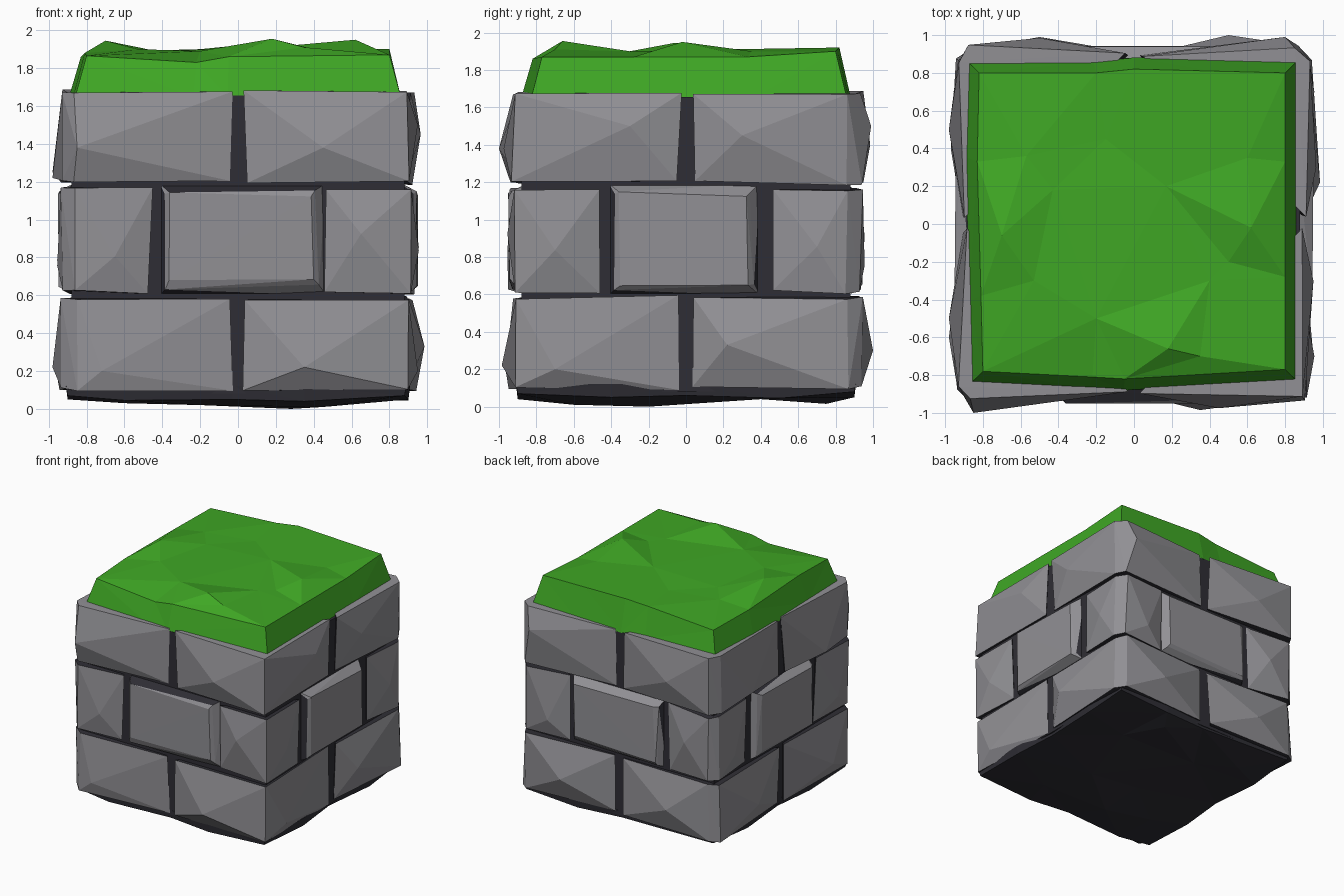
import bpy, bmesh, random
from mathutils import Vector
from mathutils.geometry import delaunay_2d_cdt

if "Cube" in bpy.data.objects:
    bpy.data.objects.remove(bpy.data.objects["Cube"])

random.seed(7)


def material(name, rgb):
    m = bpy.data.materials.new(name)
    m.diffuse_color = (*rgb, 1)
    m.use_nodes = True
    m.node_tree.nodes["Principled BSDF"].inputs["Base Color"].default_value = m.diffuse_color
    return m


STONE = material("grey stone", (0.285, 0.28, 0.30))
MORTAR = material("dark mortar", (0.028, 0.027, 0.035))
GRASS = material("green grass", (0.05, 0.39, 0.018))


def finish(name, bm, mats):
    bmesh.ops.recalc_face_normals(bm, faces=bm.faces)
    me = bpy.data.meshes.new(name)
    bm.to_mesh(me)
    bm.free()
    for m in mats:
        me.materials.append(m)
    ob = bpy.data.objects.new(name, me)
    bpy.context.collection.objects.link(ob)
    return ob


def jit(a):
    return random.uniform(-a, a)


def hull_brick(name, pts, outs, grey_top=False):
    """Convex faceted brick; faces that look into the joints are mortar coloured."""
    bm = bmesh.new()
    for p in pts:
        bm.verts.new(p)
    bmesh.ops.convex_hull(bm, input=bm.verts)
    bmesh.ops.delete(bm, geom=[v for v in bm.verts if not v.link_faces], context='VERTS')
    bmesh.ops.recalc_face_normals(bm, faces=bm.faces)
    for f in bm.faces:
        f.normal_update()
        facing = max(f.normal.dot(Vector(o)) for o in outs)
        dark = facing < 0.45 and not (grey_top and f.normal.z > 0.4)
        f.material_index = 1 if dark else 0
    finish(name, bm, [STONE, MORTAR])


def corner_brick(name, sx, sy, z0, z1, end, bulges, grey_top):
    sharp = (sx, sy) == (1, -1)
    pts = []
    for z, inset in ((z0, 0.015), (z1, 0.015)):
        e = 0.92 - inset
        # outer corner: sharp at the front right, chamfered elsewhere
        ring = [(0.91, 0.93)] if sharp else [(0.94, 0.87), (0.87, 0.945)]
        ring += [(end + inset, e), (e, end + inset)]
        for x, y in ring:
            pts.append((sx * (x - inset * .5 + jit(.015)), sy * (y - inset * .5 + jit(.015)),
                        z + jit(.012)))
    pts += bulges
    hull_brick(name, pts, [(sx, 0, 0), (0, sy, 0)], grey_top)


def middle_brick(name, axis, s, a, b, z0, z1):
    pts = []
    # back ring lies in the mortar, then the rim, then the front face
    for depth, inset in ((0.855, -0.035), (0.925, 0.01), (0.945, 0.03)):
        for u in (a + inset, b - inset):
            for z in (z0 + inset, z1 - inset):
                k = 0.02 if inset > 0 else 0
                d, uu, zz = s * (depth + jit(.006)), u + jit(k), z + jit(k)
                pts.append((uu, d, zz) if axis == 'y' else (d, uu, zz))
    hull_brick(name, pts, [(0, s, 0) if axis == 'y' else (s, 0, 0)])


def faceted_cap(name, outline, inner, k, zbase, mat):
    """Triangulated uneven surface with a skirt running to a flat base."""
    pts = outline + inner
    n = len(outline)
    edges = [(i, (i + 1) % n) for i in range(n)]
    v2, _, faces, orig, _, _ = delaunay_2d_cdt(
        [Vector(p[:2]) for p in pts], edges, [], 1, 1e-5)
    bm = bmesh.new()
    vs = [bm.verts.new((v.x, v.y, pts[o[0]][2])) for v, o in zip(v2, orig)]
    index = {o[0]: v for v, o in zip(vs, orig)}
    for f in faces:
        bm.faces.new([vs[i] for i in f])
    base = [bm.verts.new((p[0] * k, p[1] * k, zbase)) for p in outline]
    for i, j in edges:
        bm.faces.new((index[i], index[j], base[j], base[i]))
    bm.faces.new(base)
    bmesh.ops.triangulate(bm, faces=[f for f in bm.faces if len(f.verts) == 4])
    finish(name, bm, [mat])


# Mortar core
bm = bmesh.new()
bmesh.ops.create_cube(bm, size=1)
for v in bm.verts:
    v.co = (v.co.x * 1.76, v.co.y * 1.76, 0.08 if v.co.z < 0 else 1.655)
finish("mortar_core", bm, [MORTAR])

# Bottom and top courses: four corner bricks each, with hand placed bulges
lower = {(1, -1): [(.35, -.985, .22), (.95, -.7, .2)],
         (-1, -1): [(-.72, -.965, .2), (-.98, -.6, .22)],
         (1, 1): [(.985, .22, .33), (.5, 1.0, .3)],
         (-1, 1): [(-.97, .4, .25), (-.5, .99, .3)]}
upper = {(1, -1): [(.45, -.975, 1.38), (.95, -.3, 1.5)],
         (-1, -1): [(-.85, -1.0, 1.38), (-.98, -.5, 1.22)],
         (1, 1): [(.965, .3, 1.45), (.8, .99, 1.5)],
         (-1, 1): [(-.98, .5, 1.25), (-.5, .985, 1.4)]}
for (sx, sy), b in lower.items():
    corner_brick("lower_brick", sx, sy, 0.1, 0.585, 0.03, b, False)
for (sx, sy), b in upper.items():
    corner_brick("upper_brick", sx, sy, 1.195, 1.68, 0.03, b, True)

# Middle course: four corner bricks and one brick centred on each side
for sx in (-1, 1):
    for sy in (-1, 1):
        bulge = [(sx * .955, sy * .7, .85 + jit(.1)), (sx * .65, sy * .955, .85 + jit(.1))]
        corner_brick("middle_corner_brick", sx, sy, 0.615, 1.16, 0.455, bulge, False)
for s in (-1, 1):
    middle_brick("middle_brick_y", 'y', s, -0.38, 0.43, 0.635, 1.155)
    middle_brick("middle_brick_x", 'x', s, -0.38, 0.36, 0.63, 1.16)

# Dark uneven underside, drawn in at the joints
faceted_cap("underside",
            [(-.9, -.88, .07), (-.6, -.9, .045), (-.03, -.87, .05), (.35, -.9, .04),
             (.88, -.9, .07), (.9, -.4, .05), (.865, 0, .06), (.9, .5, .045), (.89, .9, .08),
             (.4, .9, .05), (.0, .87, .06), (-.88, .89, .08), (-.9, .45, .05),
             (-.87, 0, .06), (-.9, -.4, .05)],
            [(-.6, -.5, .03), (-.2, -.2, .05), (.28, -.2, 0), (.45, .4, .04),
             (-.3, .4, .05), (.3, .75, .015), (.45, -.6, .01), (-.2, -.6, .02),
             (-.6, .6, .035)],
            1.01, 0.12, MORTAR)

# Grass cap
faceted_cap("grass_top",
            [(-.8, -.78, 1.865), (-.22, -.81, 1.83), (-.05, -.82, 1.86), (.8, -.77, 1.87),
             (.8, -.28, 1.87), (.8, .33, 1.87), (.8, .8, 1.9), (.4, .81, 1.91),
             (.0, .82, 1.92), (-.2, .8, 1.9), (-.82, .8, 1.86), (-.83, .33, 1.86),
             (-.81, -.38, 1.88)],
            [(-.57, .36, 1.89), (-.43, .18, 1.89), (-.7, -.06, 1.945), (-.53, -.3, 1.9),
             (-.2, -.5, 1.89), (-.15, .45, 1.89), (.17, .2, 1.91), (.6, .35, 1.90),
             (.62, -.02, 1.95), (.5, -.2, 1.89), (.4, -.3, 1.9), (.35, -.7, 1.91),
             (.18, -.66, 1.955)], 1.075, 1.65, GRASS)
